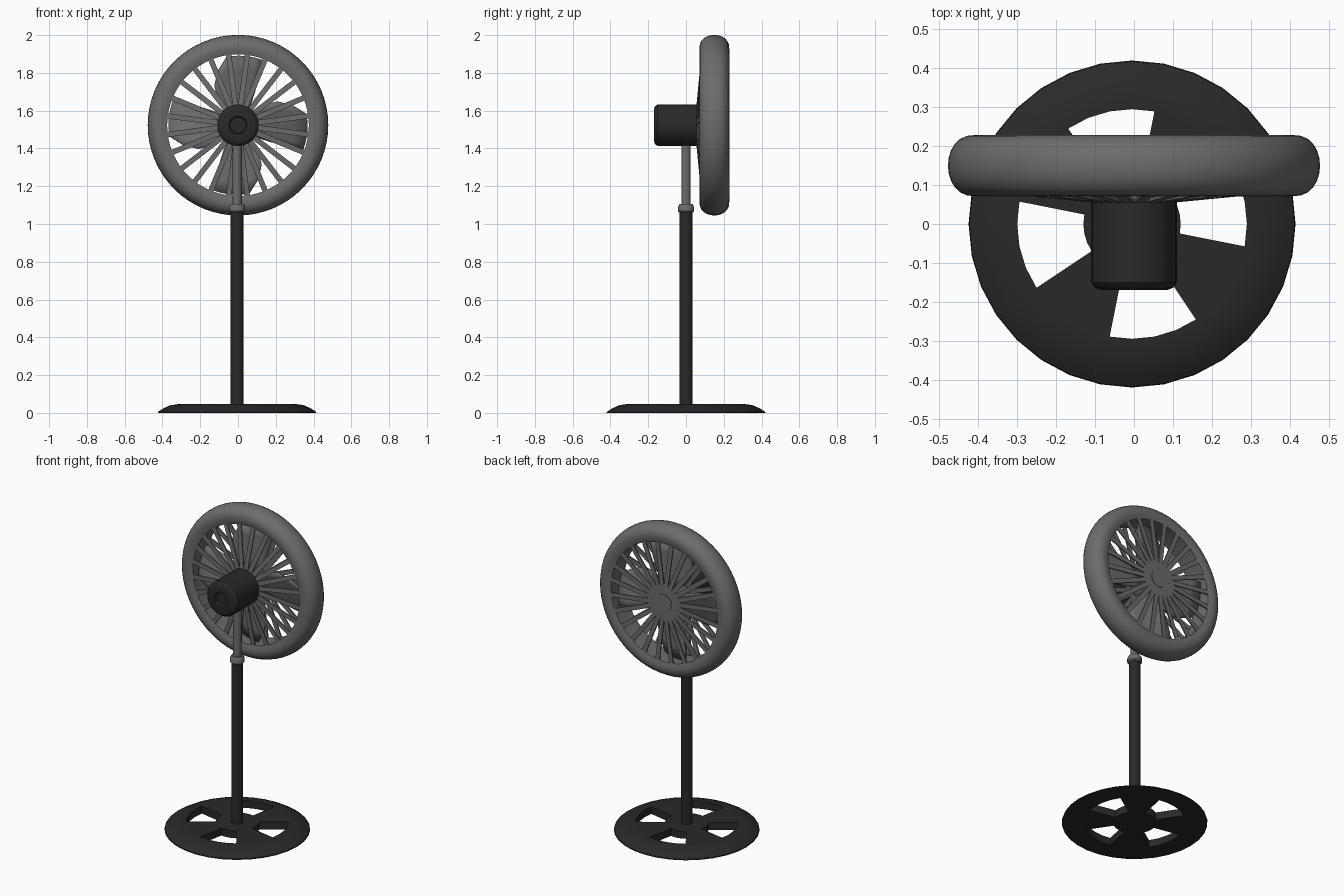
import bpy, bmesh, math
from mathutils import Matrix, Vector

if "Cube" in bpy.data.objects:
    bpy.data.objects.remove(bpy.data.objects["Cube"], do_unlink=True)


def material(name, value):
    m = bpy.data.materials.new(name)
    m.use_nodes = True
    colour = (value, value, value, 1)
    m.diffuse_color = colour
    m.node_tree.nodes["Principled BSDF"].inputs["Base Color"].default_value = colour
    return m


DARK = material("charcoal", 0.022)
GREY = material("mid grey", 0.15)

# Fan axis: local z points to +y, centred on the wheel
HEAD = Matrix.Translation((0, 0, 1.523)) @ Matrix.Rotation(-math.pi / 2, 4, "X")
STAND = Matrix.Translation((-0.005, 0, 0))


def finish(name, bm, mat, matrix, smooth=True):
    bmesh.ops.remove_doubles(bm, verts=bm.verts, dist=1e-5)
    bmesh.ops.recalc_face_normals(bm, faces=bm.faces)
    bm.transform(matrix)
    mesh = bpy.data.meshes.new(name)
    bm.to_mesh(mesh)
    bm.free()
    mesh.materials.append(mat)
    ob = bpy.data.objects.new(name, mesh)
    bpy.context.collection.objects.link(ob)
    if smooth:
        bpy.ops.object.select_all(action="DESELECT")
        ob.select_set(True)
        bpy.context.view_layer.objects.active = ob
        bpy.ops.object.shade_smooth_by_angle(angle=math.radians(35))
    return ob


def lathe(name, profile, mat, matrix, steps=32, closed=False, start=0, arc=360):
    """Turn a (radius, height) profile about z; partial arcs get end caps."""
    bm = bmesh.new()
    full = arc == 360
    rings = []
    for i in range(steps if full else steps + 1):
        a = math.radians(start + arc * i / steps)
        rings.append([bm.verts.new((r * math.cos(a), r * math.sin(a), h)) for r, h in profile])
    n = len(profile)
    for i in range(steps):
        a, b = rings[i], rings[(i + 1) % len(rings)]
        for j in range(n if closed else n - 1):
            k = (j + 1) % n
            bm.faces.new((a[j], b[j], b[k], a[k]))
    if not full:
        bm.faces.new(rings[0])
        bm.faces.new(rings[-1])
    return finish(name, bm, mat, matrix)


# Base: domed rim, centre disc and four wedge spokes
lathe("base_rim", [(0.295, 0), (0.42, 0), (0.418, 0.006), (0.39, 0.024), (0.355, 0.04),
                   (0.31, 0.047), (0.295, 0.047)], DARK, STAND, closed=True)
lathe("base_centre", [(0, 0), (0.125, 0), (0.125, 0.047), (0, 0.047)], DARK, STAND)
for i in range(4):
    lathe(f"base_spoke_{i + 1}", [(0.12, 0), (0.296, 0), (0.296, 0.047), (0.12, 0.047)],
          DARK, STAND, steps=4, closed=True, start=33.75 + 90 * i, arc=45)

# Stand: pole, collar and thin inner rod
lathe("pole", [(0, 0.03), (0.034, 0.03), (0.034, 1.07), (0, 1.07)], DARK, STAND, steps=24)
lathe("collar", [(0, 1.06), (0.036, 1.06), (0.043, 1.068), (0.043, 1.09), (0.034, 1.106),
                 (0, 1.106)], GREY, STAND, steps=24)
lathe("inner_rod", [(0, 1.1), (0.025, 1.1), (0.025, 1.46), (0, 1.46)], GREY, STAND, steps=24)

# Motor housing with a dimple in its end
lathe("motor_housing", [(0, -0.155), (0.042, -0.155), (0.048, -0.17), (0.085, -0.17),
                        (0.1, -0.164), (0.11, -0.15), (0.11, 0.06), (0, 0.06)], DARK, HEAD)

# Outer ring: rounded outside, straight inside
rim = [(0.375, 0.082), (0.375, 0.218)]
for i in range(13):
    t = math.pi * (0.5 - i / 12)
    rim.append((0.405 + 0.073 * math.cos(t) ** 0.8 if i % 12 else 0.405,
                0.15 + 0.079 * math.sin(t)))
lathe("outer_ring", rim, GREY, HEAD, steps=64, closed=True)


def grille(name, inner, outer, count=24, width=0.028, depth=0.008):
    """Radial bars running from one (radius, height) point to another."""
    bm = bmesh.new()
    a, b = Vector((inner[0], 0, inner[1])), Vector((outer[0], 0, outer[1]))
    tilt = math.atan2(a.z - b.z, b.x - a.x)
    for i in range(count):
        turn = Matrix.Rotation(2 * math.pi * (i + 0.5) / count, 4, "Z")
        place = Matrix.Translation((a + b) / 2) @ Matrix.Rotation(tilt, 4, "Y")
        size = Matrix.Diagonal(((b - a).length, width, depth, 1))
        bmesh.ops.create_cube(bm, size=1, matrix=turn @ place @ size)
    return finish(name, bm, GREY, HEAD, smooth=False)


grille("motor_side_grille", (0.07, 0.056), (0.385, 0.086))
grille("open_side_grille", (0.03, 0.219), (0.385, 0.214))
lathe("grille_cap", [(0, 0.21), (0.055, 0.21), (0.055, 0.226), (0, 0.226)], GREY, HEAD)

# Propeller: hub and four pitched blades
lathe("blade_hub", [(0, 0.055), (0.065, 0.055), (0.065, 0.18), (0, 0.18)], GREY, HEAD)
left_edge = [(-0.03, 0.05), (-0.105, 0.13), (-0.125, 0.21), (-0.105, 0.29), (-0.06, 0.362)]
right_edge = [(0.04, 0.05), (0.075, 0.13), (0.1, 0.21), (0.12, 0.29), (0.125, 0.347)]
bm = bmesh.new()
for q in range(4):
    turn = Matrix.Rotation(q * math.pi / 2, 3, "Z")
    rows = []
    for (x0, z0), (x1, z1) in zip(left_edge, right_edge):
        row = []
        for s in range(7):
            t = s / 6
            x, z = x0 + (x1 - x0) * t, z0 + (z1 - z0) * t
            z += 0.05 * t * (1 - t) * (z0 > 0.35)
            row.append(bm.verts.new(turn @ Vector((x, -z, 0.14 + 0.3 * x))))
        rows.append(row)
    for lower, upper in zip(rows, rows[1:]):
        for s in range(6):
            bm.faces.new((lower[s], lower[s + 1], upper[s + 1], upper[s]))
blades = finish("fan_blades", bm, GREY, HEAD)
solid = blades.modifiers.new("thickness", "SOLIDIFY")
solid.thickness = 0.006
solid.offset = 0
